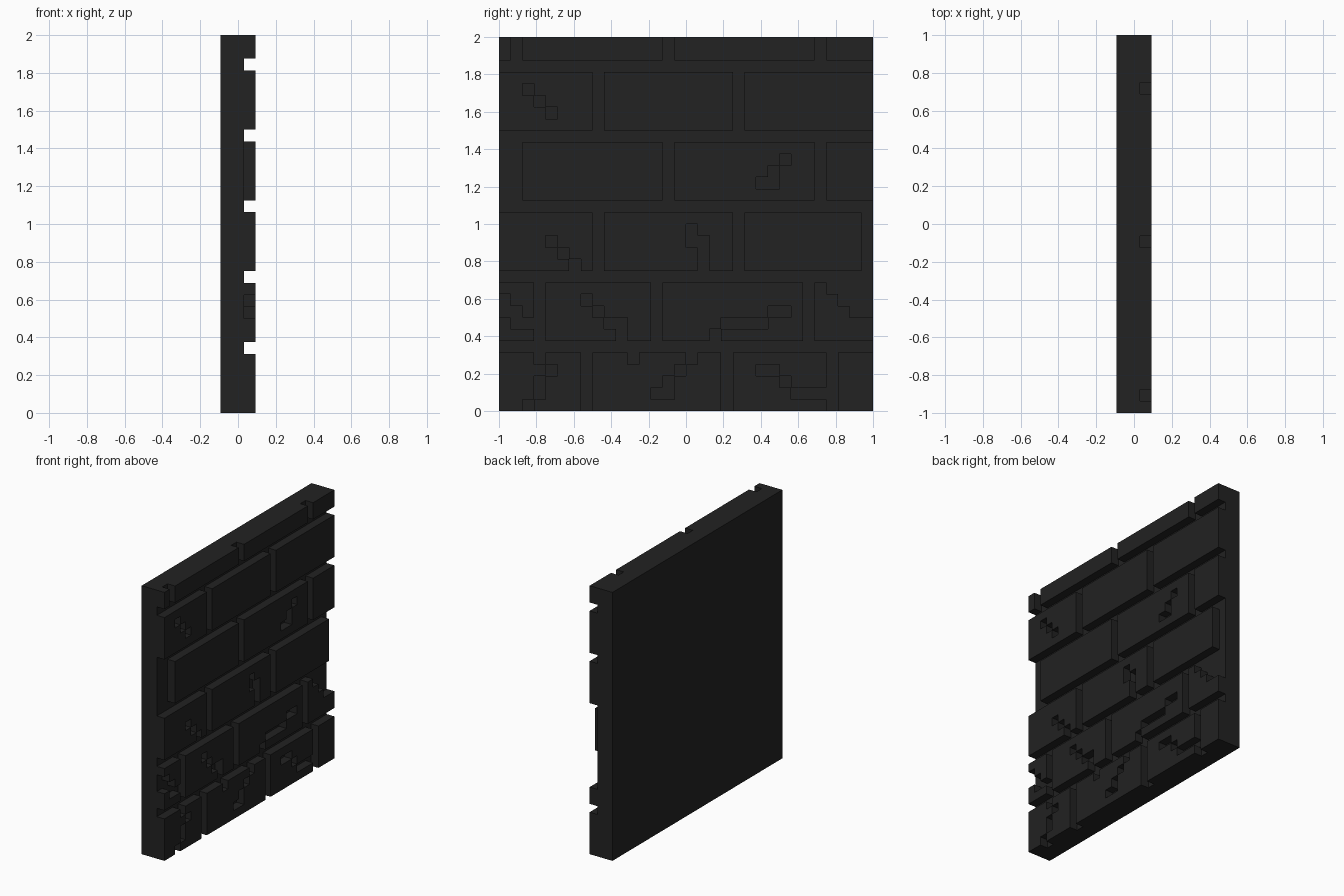
import bpy, bmesh
from mathutils import Vector

if "Cube" in bpy.data.objects:
    bpy.data.objects.remove(bpy.data.objects["Cube"])

CELL = 2 / 32                 # everything sits on a 32 x 32 grid of cells
BACK, FACE, FRONT = -1.5 * CELL, 0.5 * CELL, 1.5 * CELL

stone = bpy.data.materials.new("charcoal stone")
stone.diffuse_color = (0.016, 0.016, 0.016, 1)
stone.use_nodes = True
stone.node_tree.nodes["Principled BSDF"].inputs["Base Color"].default_value = stone.diffuse_color


def finish(bm, name):
    mesh = bpy.data.meshes.new(name)
    bm.to_mesh(mesh)
    bm.free()
    mesh.materials.append(stone)
    bpy.context.collection.objects.link(bpy.data.objects.new(name, mesh))


def brick(name, cells):
    """Raised brick, one cell thick, made of the outer faces of its cells."""
    bm = bmesh.new()
    for col, row in cells:
        centre = Vector(((FACE + FRONT) / 2, (col + 0.5) * CELL - 1, (row + 0.5) * CELL))
        for n in [(1, 0, 0), (-1, 0, 0), (0, 1, 0), (0, -1, 0), (0, 0, 1), (0, 0, -1)]:
            if n[0] == 0 and (col + n[1], row + n[2]) in cells:
                continue
            n = Vector(n)
            u = Vector((n.y, n.z, n.x))
            v = n.cross(u)
            bm.faces.new([bm.verts.new(centre + (n + a * u + b * v) * CELL / 2)
                          for a, b in [(-1, -1), (1, -1), (1, 1), (-1, 1)]])
    bmesh.ops.remove_doubles(bm, verts=bm.verts, dist=0.001)
    finish(bm, name)


# Backing slab
bm = bmesh.new()
bmesh.ops.create_cube(bm, size=1)
for v in bm.verts:
    v.co = ((BACK if v.co.x < 0 else FACE), v.co.y * 2, v.co.z * 2 + 1)
finish(bm, "backing_slab")

# Courses: bottom row, top row, (start, end) columns of each brick
courses = [
    (0, 5, [(0, 7), (8, 19), (20, 28), (29, 32)]),
    (6, 11, [(0, 3), (4, 13), (14, 26), (27, 32)]),
    (12, 17, [(0, 8), (9, 20), (21, 31)]),
    (18, 23, [(2, 14), (15, 27), (28, 32)]),
    (24, 29, [(0, 8), (9, 20), (21, 32)]),
    (30, 32, [(0, 1), (2, 14), (15, 27), (28, 32)]),
]

# Chipped cells, by row: the columns missing
chips = {
    27: [2], 26: [3], 25: [4],
    21: [24], 20: [23], 19: [22, 23],
    15: [16], 14: [4, 16, 17], 13: [5, 17], 12: [6, 17],
    10: [28, 29, 30, 31], 9: [0, 7, 29, 30, 31],
    8: [0, 1, 8, 23, 24, 30, 31],
    7: [1, 2, 9, 10, 19, 20, 21, 22], 6: [10, 18],
    4: [3, 11, 16], 3: [4, 15, 22, 23], 2: [3, 14, 24],
    1: [3, 13, 14, 25, 26, 27], 0: [2],
}

# Bricks
for i, (low, high, spans) in enumerate(courses):
    for j, (start, end) in enumerate(spans):
        brick(f"brick_course{i + 1}_{j + 1}",
              {(c, r) for c in range(start, end) for r in range(low, high)
               if c not in chips.get(r, [])})
